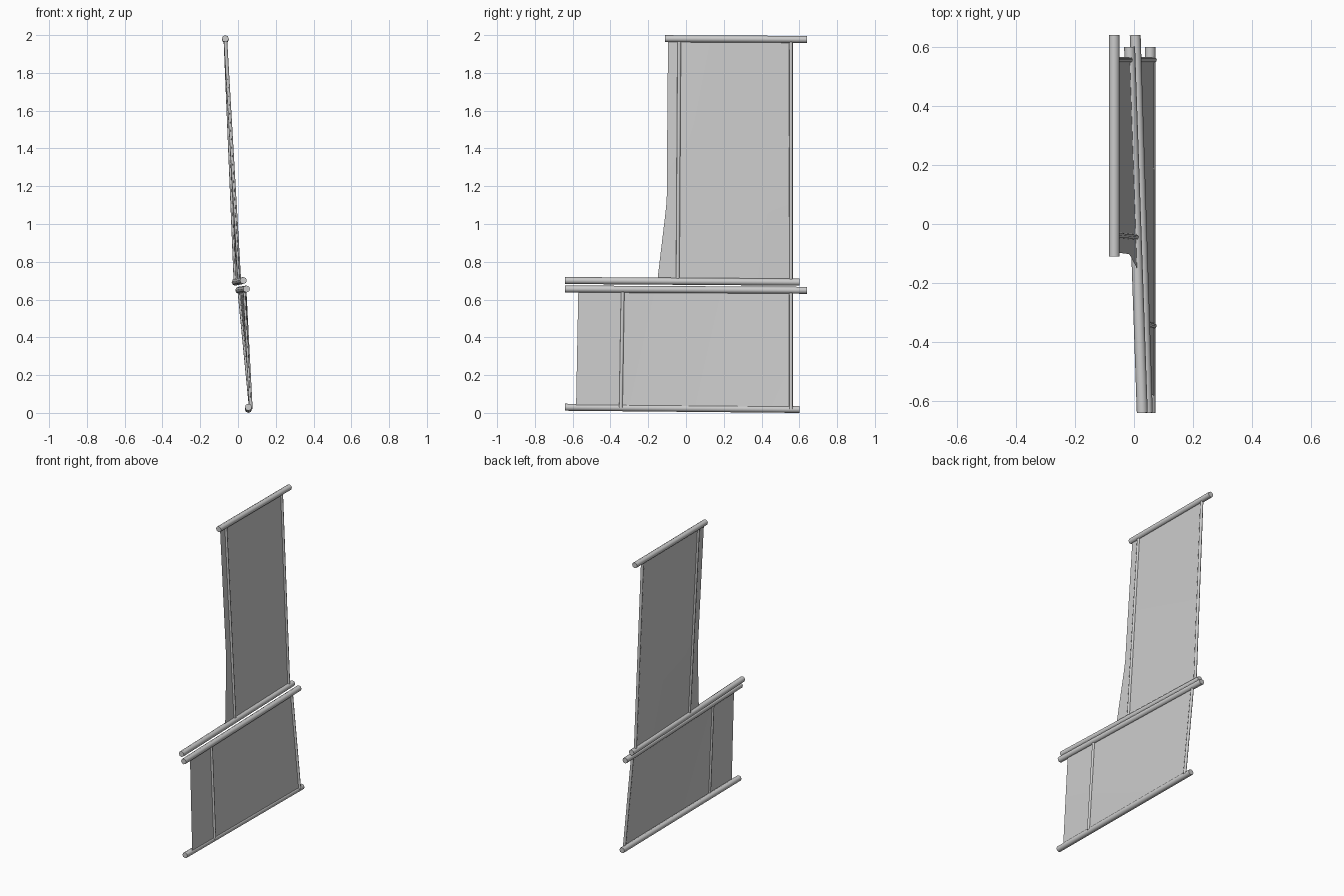
import bpy, bmesh
from mathutils import Vector

if "Cube" in bpy.data.objects:
    bpy.data.objects.remove(bpy.data.objects["Cube"])


def bar(name, a, b, r, sides=8):
    """Capped straight bar between two points."""
    a, b = Vector(a), Vector(b)
    d = b - a
    bpy.ops.mesh.primitive_cylinder_add(vertices=sides, radius=r, depth=d.length,
                                        location=(a + b) / 2)
    o = bpy.context.object
    o.name = name
    o.rotation_euler = d.to_track_quat('Z', 'Y').to_euler()
    bpy.ops.object.shade_smooth_by_angle(angle=0.9)
    return o


def on_line(a, b, y):
    """Point at depth y on the line a-b."""
    a, b = Vector(a), Vector(b)
    return a.lerp(b, (y - a.y) / (b.y - a.y))


def sheet(name, top, bottom, left, right, cols=6):
    """Twisted ruled sheet; left / right are (t, y) edge profiles from top to bottom."""
    bm = bmesh.new()
    rows = []
    for (t, yl), (_, yr) in zip(left, right):
        row = []
        for i in range(cols + 1):
            y = yl + (yr - yl) * i / cols
            row.append(bm.verts.new(on_line(*top, y).lerp(on_line(*bottom, y), t)))
        rows.append(row)
    for r0, r1 in zip(rows, rows[1:]):
        for i in range(cols):
            bm.faces.new((r1[i], r1[i + 1], r0[i + 1], r0[i]))
    me = bpy.data.meshes.new(name)
    bm.to_mesh(me)
    bm.free()
    o = bpy.data.objects.new(name, me)
    bpy.context.collection.objects.link(o)
    for p in me.polygons:
        p.use_smooth = True


# Horizontal bar centre lines (front end, back end)
R = 0.0185
top = ((-0.067, -0.11, 1.981), (-0.067, 0.64, 1.977))
mid_up = ((0.028, -0.64, 0.701), (-0.015, 0.60, 0.692))
mid_low = ((0.045, -0.64, 0.656), (0.004, 0.64, 0.649))
base = ((0.055, -0.64, 0.030), (0.055, 0.60, 0.0185))
for name, line in (("top_bar", top), ("upper_panel_bottom_bar", mid_up),
                   ("lower_panel_top_bar", mid_low), ("base_bar", base)):
    bar(name, *line, R)

# Lower sheet hangs on the outer side of the base bar
base_face = tuple(Vector(p) + Vector((0.013, 0, 0)) for p in base)

# Sheets
ts = [0, 0.35, 0.66, 0.69, 0.72, 1]
ly = [-0.095, -0.099, -0.102, -0.105, -0.109, -0.152]
sheet("upper_sheet", top, mid_up, list(zip(ts, ly)), [(t, 0.565) for t in ts])
sheet("lower_sheet", mid_low, base_face,
      [(0, -0.570), (0.5, -0.576), (1, -0.582)], [(t, 0.565) for t in (0, 0.5, 1)])

# Upright stiffening poles
for name, t, b, y0, y1 in (
        ("upper_front_pole", top, mid_up, -0.036, -0.044),
        ("upper_back_pole", top, mid_up, 0.556, 0.556),
        ("lower_front_pole", mid_low, base_face, -0.335, -0.345),
        ("lower_back_pole", mid_low, base_face, 0.556, 0.556)):
    bar(name, on_line(*t, y0), on_line(*b, y1), 0.0095)
